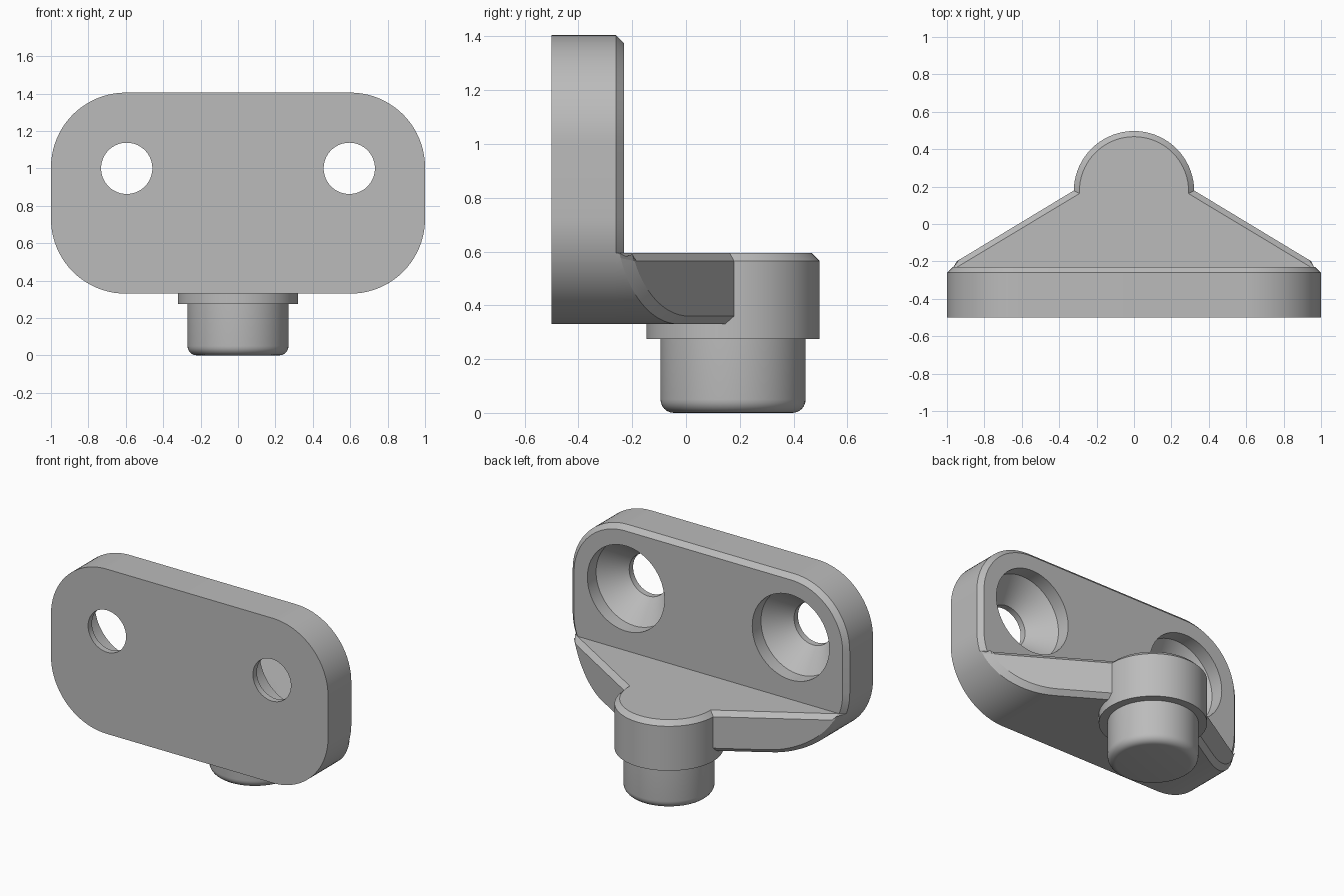
import bpy, bmesh
from math import sin, cos, pi, radians
from mathutils import Vector

cube = bpy.data.objects.get("Cube")
if cube:
    bpy.data.objects.remove(cube, do_unlink=True)

# Single grey material
grey = bpy.data.materials.new("plain_grey")
grey.use_nodes = True
color = (0.5, 0.5, 0.5, 1)
grey.diffuse_color = color
grey.node_tree.nodes["Principled BSDF"].inputs["Base Color"].default_value = color

PLATE_BACK, CHAMFER = -0.23, 0.03
ARM_TOP = 0.595
PIN_Y = 0.175


def loft(rings):
    """Join rings of points into a closed solid."""
    bm = bmesh.new()
    loops = [[bm.verts.new(p) for p in ring] for ring in rings]
    n = len(loops[0])
    for a, b in zip(loops, loops[1:]):
        for i in range(n):
            j = (i + 1) % n
            bm.faces.new((a[i], a[j], b[j], b[i]))
    bm.faces.new(loops[0])
    bm.faces.new(loops[-1])
    bmesh.ops.recalc_face_normals(bm, faces=bm.faces)
    return bm


def finish(name, bm):
    mesh = bpy.data.meshes.new(name)
    bm.to_mesh(mesh)
    bm.free()
    mesh.materials.append(grey)
    obj = bpy.data.objects.new(name, mesh)
    bpy.context.collection.objects.link(obj)
    return obj


def activate(obj):
    bpy.ops.object.select_all(action='DESELECT')
    obj.select_set(True)
    bpy.context.view_layer.objects.active = obj


def smooth(obj):
    activate(obj)
    bpy.ops.object.shade_smooth_by_angle(angle=radians(25))


def plate_ring(y, radius=0.4, steps=20):
    """Rounded rectangle in the xz plane."""
    ring = []
    centres = [(0.6, 1.005), (-0.6, 1.005), (-0.6, 0.73), (0.6, 0.73)]
    for corner, (cx, cz) in enumerate(centres):
        for i in range(steps + 1):
            a = (corner + i / steps) * pi / 2
            ring.append((cx + radius * cos(a), y, cz + radius * sin(a)))
    return ring


def circle(radius, centre, axis, steps=72):
    ring = []
    for i in range(steps):
        c, s = radius * cos(2 * pi * i / steps), radius * sin(2 * pi * i / steps)
        offset = Vector((c, s, 0)) if axis == 'Z' else Vector((c, 0, s))
        ring.append(Vector(centre) + offset)
    return ring


# Mounting plate with a chamfered back rim
plate = finish("mounting_plate", loft([
    plate_ring(-0.5), plate_ring(PLATE_BACK - CHAMFER),
    plate_ring(PLATE_BACK, 0.4 - CHAMFER)]))

# Countersunk screw holes
for side in (-1, 1):
    profile = [(0.137, -0.6), (0.137, -0.46), (0.278, -0.32), (0.278, -0.1)]
    cutter = finish("screw_hole_cutter", loft(
        [circle(r, (side * 0.595, y, 1.0), 'Y') for r, y in profile]))
    cutter.hide_render = True
    hole = plate.modifiers.new("screw_hole", 'BOOLEAN')
    hole.operation = 'DIFFERENCE'
    hole.solver = 'EXACT'
    hole.object = cutter
    activate(plate)
    bpy.ops.object.modifier_apply(modifier=hole.name)
    bpy.data.objects.remove(cutter, do_unlink=True)
smooth(plate)

# Tapered arm: plate outline carried back, trimmed flat on top and slanted at both sides
arm = loft([plate_ring(PLATE_BACK - CHAMFER), plate_ring(0.25)])
slants = [Vector((s * 0.517, 0.856, 0)) for s in (-1, 1)]
planes = [((0, 0, ARM_TOP), Vector((0, 0, 1)))]
planes += [((n.x / abs(n.x) * 0.32, 0.18, 0), n) for n in slants]
for point, normal in planes:
    cut = bmesh.ops.bisect_plane(arm, geom=arm.verts[:] + arm.edges[:] + arm.faces[:],
                                 plane_co=point, plane_no=normal, clear_outer=True)
    rim = [e for e in cut["geom_cut"] if isinstance(e, bmesh.types.BMEdge)]
    bmesh.ops.edgeloop_fill(arm, edges=rim)
    bmesh.ops.recalc_face_normals(arm, faces=arm.faces)
arm.normal_update()


def is_slant(face):
    return any(face.normal.dot(n) > 0.995 for n in slants)


# Chamfer around the slanted faces, except at the end buried in the boss
edges = [e for e in arm.edges
         if sum(is_slant(f) for f in e.link_faces) == 1
         and min(v.co.y for v in e.verts) < 0.24]
bmesh.ops.bevel(arm, geom=edges, offset=CHAMFER, segments=1,
                affect='EDGES', profile=0.5, clamp_overlap=False)
smooth(finish("support_arm", arm))

# Round boss at the arm's end
boss = [(0.322, 0.275), (0.322, ARM_TOP - CHAMFER), (0.322 - CHAMFER, ARM_TOP)]
smooth(finish("boss", loft([circle(r, (0, PIN_Y, z), 'Z') for r, z in boss])))

# Pin with a rounded lower edge
fillet = 0.05
pin = [(0.27 - fillet + fillet * sin(a), fillet - fillet * cos(a))
       for a in [i * pi / 12 for i in range(7)]]
pin.append((0.27, 0.3))
smooth(finish("pin", loft([circle(r, (0, PIN_Y, z), 'Z') for r, z in pin])))
